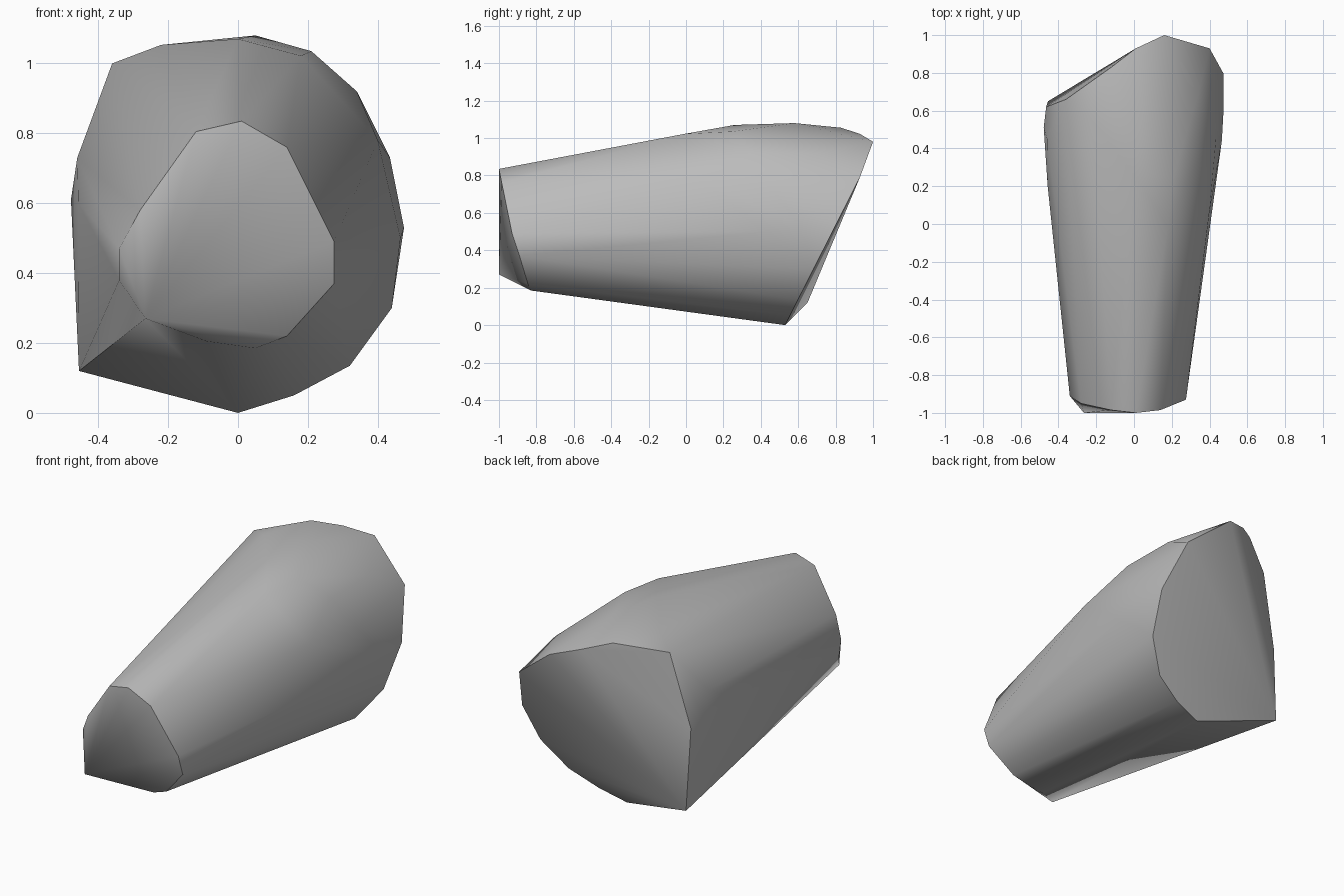
import bpy
import bmesh
import math

default = bpy.data.objects.get("Cube")
if default:
    bpy.data.objects.remove(default, do_unlink=True)

# Single stone-grey material
grey = bpy.data.materials.new("stone_grey")
grey.use_nodes = True
colour = (0.5, 0.5, 0.5, 1)
grey.diffuse_color = colour
grey.node_tree.nodes["Principled BSDF"].inputs["Base Color"].default_value = colour

# Narrow front rim, with one corner pulled forward
front_rim = [
    (-.265, -1, .27), (-.34, -.89, .38), (-.34, -.91, .47), (-.28, -.95, .58),
    (-.12, -.985, .805), (.01, -1, .835), (.14, -.985, .76), (.275, -.93, .49),
    (.275, -.89, .37), (.14, -.845, .22), (.05, -.83, .185), (-.09, -.87, .205),
]
# Swelling of the body before the rear cut
body_bulge = [
    (0, .26, 1.07), (.05, .58, 1.08), (-.22, .55, 1.053),
    (.18, -.01, 1.022), (.21, .25, 1.035), (.34, .35, .92), (.34, .69, .917),
    (.40, .07, .78), (.435, .46, .73), (.475, .62, .53), (.465, .44, .50),
    (-.46, .45, .73), (-.478, .51, .61), (-.457, .20, .60), (-.465, .62, .58),
]
# Slanted flat cut at the rear: x and z of its rim, set back with height
cut_rim = [(x, .53 + .506 * z, z) for x, z in
           [(0, 0), (.16, .05), (.32, .135), (.44, .30), (.473, .53), (.40, .79)]]
# Upper rear rim, and the low corner opposite
rear_rim = cut_rim + [
    (.16, 1, .98), (.01, .93, 1.022), (-.12, .83, 1.055), (-.36, .66, 1),
    (-.455, .65, .12),
]

# Wrap the rims and bulge in one convex faceted skin
bm = bmesh.new()
for point in front_rim + body_bulge + rear_rim:
    bm.verts.new(point)
bmesh.ops.convex_hull(bm, input=bm.verts[:])
loose = [v for v in bm.verts if not v.link_faces]
bmesh.ops.delete(bm, geom=loose, context="VERTS")
bmesh.ops.recalc_face_normals(bm, faces=bm.faces[:])

mesh = bpy.data.meshes.new("tapered_stone")
bm.to_mesh(mesh)
bm.free()
mesh.materials.append(grey)
stone = bpy.data.objects.new("tapered_stone", mesh)
bpy.context.collection.objects.link(stone)

# Smooth flanks, crisp end cuts
bpy.context.view_layer.objects.active = stone
stone.select_set(True)
bpy.ops.object.shade_smooth_by_angle(angle=math.radians(35))
